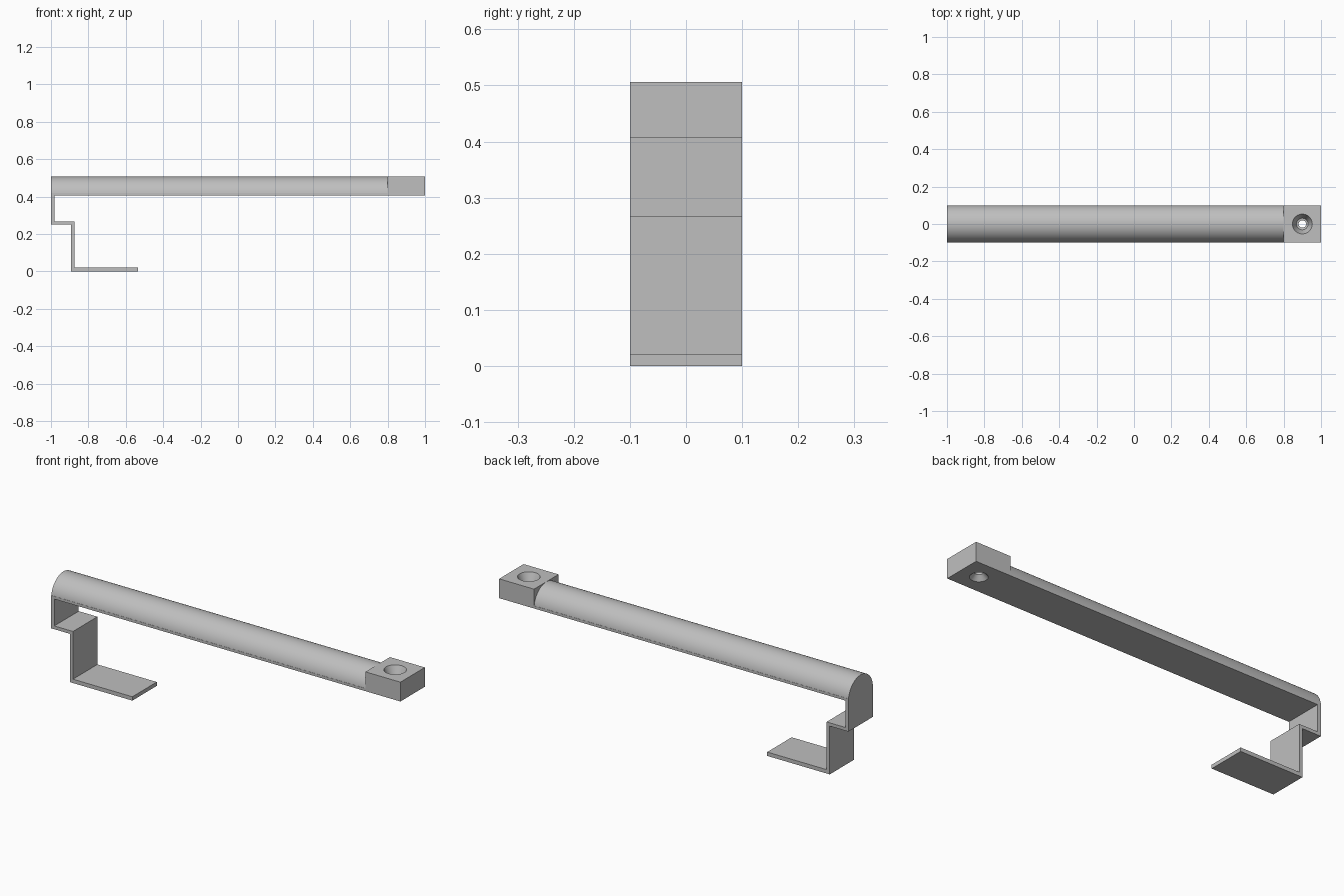
import bpy
import bmesh
from math import sin, cos, pi, asin, radians
from mathutils import Matrix, Vector

if "Cube" in bpy.data.objects:
    bpy.data.objects.remove(bpy.data.objects["Cube"], do_unlink=True)

grey = bpy.data.materials.new("plain grey")
grey.use_nodes = True
grey.diffuse_color = (0.52, 0.52, 0.52, 1)
grey.node_tree.nodes["Principled BSDF"].inputs["Base Color"].default_value = grey.diffuse_color

HALF = 0.1      # half the width of the whole part
BASE = 0.406    # underside of the arm
TOP = 0.506


def finish(name, bm, smooth=False):
    bmesh.ops.recalc_face_normals(bm, faces=bm.faces)
    mesh = bpy.data.meshes.new(name)
    bm.to_mesh(mesh)
    bm.free()
    mesh.materials.append(grey)
    obj = bpy.data.objects.new(name, mesh)
    bpy.context.collection.objects.link(obj)
    if smooth:
        shade(obj)
    return obj


def shade(obj):
    bpy.ops.object.select_all(action='DESELECT')
    obj.select_set(True)
    bpy.context.view_layer.objects.active = obj
    bpy.ops.object.shade_smooth_by_angle(angle=radians(30))


def extrude(name, points, move, smooth=False):
    bm = bmesh.new()
    face = bm.faces.new([bm.verts.new(p) for p in points])
    new = bmesh.ops.extrude_face_region(bm, geom=[face])["geom"]
    verts = [g for g in new if isinstance(g, bmesh.types.BMVert)]
    bmesh.ops.translate(bm, verts=verts, vec=Vector(move))
    return finish(name, bm, smooth)


# Half-round arm on a thin straight-sided strip
strip = 0.014
start = asin(strip / HALF)
steps = 48
section = [(-1, HALF, BASE), (-1, HALF, BASE + strip)]
for i in range(steps + 1):
    a = start + (pi - 2 * start) * i / steps
    section.append((-1, HALF * cos(a), BASE + HALF * sin(a)))
section += [(-1, -HALF, BASE + strip), (-1, -HALF, BASE)]
extrude("half_round_arm", section, (1.8, 0, 0), smooth=True)

# Stepped sheet bracket hanging from the arm's end
outline = [(-1, BASE), (-1, 0.25), (-0.893, 0.25), (-0.893, 0), (-0.535, 0),
           (-0.535, 0.02), (-0.875, 0.02), (-0.875, 0.267), (-0.982, 0.267), (-0.982, BASE)]
extrude("stepped_bracket", [(x, -HALF, z) for x, z in outline], (0, 2 * HALF, 0))

# Square end block
block = extrude("end_block", [(0.8, -HALF, BASE), (1, -HALF, BASE), (1, HALF, BASE), (0.8, HALF, BASE)],
                (0, 0, TOP - BASE))

# Screw hole, countersunk from both sides: turned cutter
bm = bmesh.new()
rings = [(0.044, BASE - 0.002), (0.02, 0.43), (0.02, 0.45), (0.031, 0.452), (0.054, TOP + 0.002)]
sides = 40
loops = [[bm.verts.new((0.9 + r * cos(2 * pi * i / sides), r * sin(2 * pi * i / sides), z))
          for i in range(sides)] for r, z in rings]
for low, high in zip(loops, loops[1:]):
    for i in range(sides):
        j = (i + 1) % sides
        bm.faces.new((low[i], low[j], high[j], high[i]))
bm.faces.new(loops[0])
bm.faces.new(loops[-1])
cutter = finish("hole_cutter", bm)
cutter.hide_render = True

cut = block.modifiers.new("screw hole", 'BOOLEAN')
cut.operation = 'DIFFERENCE'
cut.solver = 'EXACT'
cut.object = cutter
bpy.ops.object.select_all(action='DESELECT')
block.select_set(True)
bpy.context.view_layer.objects.active = block
bpy.ops.object.modifier_apply(modifier=cut.name)
bpy.data.objects.remove(cutter, do_unlink=True)
shade(block)
